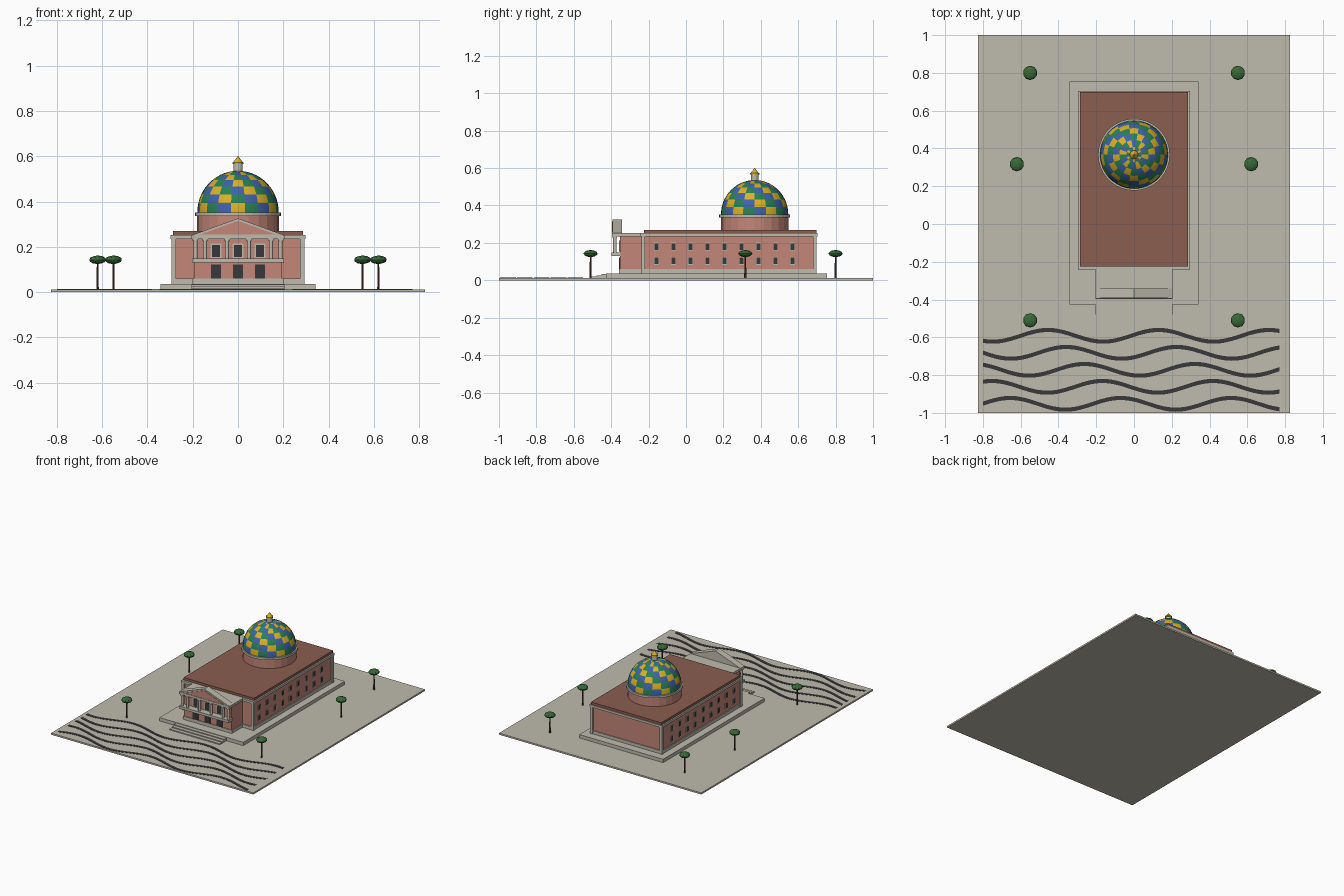
import bpy, bmesh, math
from mathutils import Matrix, Vector

if "Cube" in bpy.data.objects:
    bpy.data.objects.remove(bpy.data.objects["Cube"])


def material(name, rgb):
    m = bpy.data.materials.new(name)
    m.use_nodes = True
    m.diffuse_color = (*rgb, 1)
    m.node_tree.nodes["Principled BSDF"].inputs["Base Color"].default_value = (*rgb, 1)
    return m


STONE = material("pale stone", (0.52, 0.50, 0.42))
BRICK = material("pink brick", (0.55, 0.24, 0.19))
ROOF = material("brown roof", (0.26, 0.11, 0.08))
DARK = material("dark glass", (0.04, 0.04, 0.045))
YELLOW = material("gold yellow", (0.70, 0.44, 0.02))
BLUE = material("tile blue", (0.05, 0.12, 0.42))
GREEN = material("tile green", (0.02, 0.22, 0.09))
TRUNK = material("trunk brown", (0.09, 0.045, 0.03))
LEAF = material("leaf green", (0.04, 0.14, 0.04))


def finish(name, bm, *mats):
    me = bpy.data.meshes.new(name)
    bmesh.ops.recalc_face_normals(bm, faces=bm.faces)
    bm.to_mesh(me)
    bm.free()
    for m in mats:
        me.materials.append(m)
    ob = bpy.data.objects.new(name, me)
    bpy.context.collection.objects.link(ob)
    return ob


def add_box(bm, x, y, z):
    """x, y, z are (low, high) pairs"""
    mid = Vector([(a + b) / 2 for a, b in (x, y, z)])
    size = [b - a for a, b in (x, y, z)]
    bmesh.ops.create_cube(bm, size=1, matrix=Matrix.Translation(mid) @ Matrix.Diagonal((*size, 1)))


def boxes(name, mat, *items):
    bm = bmesh.new()
    for item in items:
        add_box(bm, *item)
    return finish(name, bm, mat)


def add_cyl(bm, x, y, z, r1, r2=None, n=12):
    bmesh.ops.create_cone(bm, cap_ends=True, segments=n, radius1=r1, radius2=r1 if r2 is None else r2,
                          depth=z[1] - z[0], matrix=Matrix.Translation((x, y, (z[0] + z[1]) / 2)))


def cylinder(name, mat, *args, **kw):
    bm = bmesh.new()
    add_cyl(bm, *args, **kw)
    return finish(name, bm, mat)


def sym(w):
    return (-w, w)


# Ground, podium and steps
G, P = 0.012, 0.037
boxes("ground_slab", STONE, (sym(0.825), sym(1), (0, G)))
boxes("podium", STONE, (sym(0.342), (-0.427, 0.755), (G, P)))
boxes("front_steps", STONE, *[(sym(0.205), (-0.505 + 0.026 * i, -0.42), (G, G + 0.007 * (i + 1)))
                              for i in range(3)])

# Wavy paving stripes
bm = bmesh.new()
for row in range(5):
    rails = []
    for i in range(81):
        x = -0.8 + 1.57 * i / 80
        y = -0.592 - 0.09 * row + 0.031 * math.cos((x + 0.455 - 0.096 * row) * math.tau / 0.585)
        rails.append([bm.verts.new((x, y + s * 0.011, G + h)) for s, h in ((-1, 0), (-1, 0.002), (1, 0.002), (1, 0))])
    for a, b in zip(rails, rails[1:]):
        for k in range(3):
            bm.faces.new((a[k], a[k + 1], b[k + 1], b[k]))
finish("wave_paving", bm, DARK)

# Main hall and front wing
boxes("hall_walls", BRICK, (sym(0.283), (-0.228, 0.688), (P, 0.24)))
boxes("wing_walls", BRICK, (sym(0.195), (-0.352, -0.22), (P, 0.24)))
boxes("base_band", STONE, (sym(0.29), (-0.235, 0.695), (P, 0.06)), (sym(0.2), (-0.358, -0.22), (P, 0.06)))
boxes("corner_pilasters", STONE, *[((x - 0.01, x + 0.01), (y - 0.01, y + 0.01), (P, 0.24))
                                   for x in (-0.283, 0.283) for y in (-0.228, 0.688)])
boxes("cornice", STONE, (sym(0.297), (-0.242, 0.703), (0.235, 0.252)),
      (sym(0.205), (-0.395, -0.24), (0.235, 0.252)))
boxes("hall_roof", ROOF, (sym(0.287), (-0.225, 0.698), (0.252, 0.27)))

# Windows: stone surrounds with dark panes
frames, panes = [], []
for side in (-1, 1):
    for i in range(9):
        y = -0.158 + 0.091 * i
        for z in (0.104, 0.18):
            for out, w, h, d in ((frames, 0.014, 0.021, 0.003), (panes, 0.010, 0.017, 0.005)):
                x = sorted((side * 0.28, side * (0.283 + d)))
                out.append((x, (y - w, y + w), (z - h, z + h)))
for x in (-0.097, 0, 0.097):
    frames.append(((x - 0.024, x + 0.024), (-0.355, -0.35), (0.15, 0.215)))
    panes.append(((x - 0.017, x + 0.017), (-0.358, -0.35), (0.155, 0.209)))
    panes.append(((x - 0.023, x + 0.023), (-0.358, -0.35), (0.058, 0.122)))
boxes("window_frames", STONE, *frames)
boxes("window_panes", DARK, *panes)

# Balcony and its columns
boxes("balcony", STONE, (sym(0.203), (-0.398, -0.35), (0.13, 0.148)))
bm = bmesh.new()
for x in (-0.188, -0.145, -0.048, 0.048, 0.145, 0.188):
    add_cyl(bm, x, -0.38, (0.148, 0.236), 0.009)
    add_box(bm, (x - 0.012, x + 0.012), (-0.392, -0.368), (0.226, 0.236))
finish("portico_columns", bm, STONE)


# Pediment: stone gable rim around a brick field
def gable(name, mat, w, z0, z1, y0, y1):
    bm = bmesh.new()
    f = bm.faces.new([bm.verts.new(p) for p in ((-w, y0, z0), (w, y0, z0), (0, y0, z1))])
    moved = bmesh.ops.extrude_face_region(bm, geom=[f])["geom"]
    bmesh.ops.translate(bm, vec=(0, y1 - y0, 0), verts=[v for v in moved if isinstance(v, bmesh.types.BMVert)])
    return finish(name, bm, mat)


gable("pediment", STONE, 0.203, 0.252, 0.326, -0.392, -0.342)
gable("pediment_field", BRICK, 0.165, 0.255, 0.315, -0.395, -0.39)

# Drum and ring
CY = 0.367
cylinder("dome_drum", BRICK, 0, CY, (0.268, 0.338), 0.18, n=24)
cylinder("dome_ring", STONE, 0, CY, (0.336, 0.352), 0.19, n=36)

# Tiled dome: colours step round by one tile on each row to make spirals
R, H, ROWS, TILES = 0.18, 0.184, 7, 18
bm = bmesh.new()
top = bm.verts.new((0, CY, 0.352 + H))
rings = []
for j in range(ROWS * 2):
    a = math.pi / 2 * j / (ROWS * 2)
    rings.append([bm.verts.new((R * math.cos(a) * math.cos(t), CY + R * math.cos(a) * math.sin(t),
                                0.352 + H * math.sin(a)))
                  for t in (math.tau * i / (TILES * 2) for i in range(TILES * 2))])
for j, ring in enumerate(rings):
    for i in range(TILES * 2):
        k = (i + 1) % (TILES * 2)
        if j + 1 < len(rings):
            f = bm.faces.new((ring[i], ring[k], rings[j + 1][k], rings[j + 1][i]))
        else:
            f = bm.faces.new((ring[i], ring[k], top))
        f.material_index = (i // 2 + j // 2) % 3
        f.smooth = True
finish("tiled_dome", bm, BLUE, YELLOW, GREEN)

# Lantern and gold finial
cylinder("lantern", STONE, 0, CY, (0.525, 0.567), 0.02)
bm = bmesh.new()
add_cyl(bm, 0, CY, (0.565, 0.573), 0.025)
add_cyl(bm, 0, CY, (0.573, 0.588), 0.022, 0.01)
add_cyl(bm, 0, CY, (0.588, 0.6), 0.01, 0.002)
finish("finial", bm, YELLOW)

# Trees
spots = [(s * x, y) for s in (-1, 1) for x, y in ((0.55, 0.8), (0.62, 0.317), (0.55, -0.51))]
trunks, crowns = bmesh.new(), bmesh.new()
for x, y in spots:
    add_cyl(trunks, x, y, (G, 0.135), 0.006, 0.004, n=6)
    bmesh.ops.create_icosphere(crowns, subdivisions=2, radius=0.038,
                               matrix=Matrix.Translation((x, y, 0.143)) @ Matrix.Diagonal((1, 1, 0.5, 1)))
finish("tree_trunks", trunks, TRUNK)
finish("tree_crowns", crowns, LEAF)
